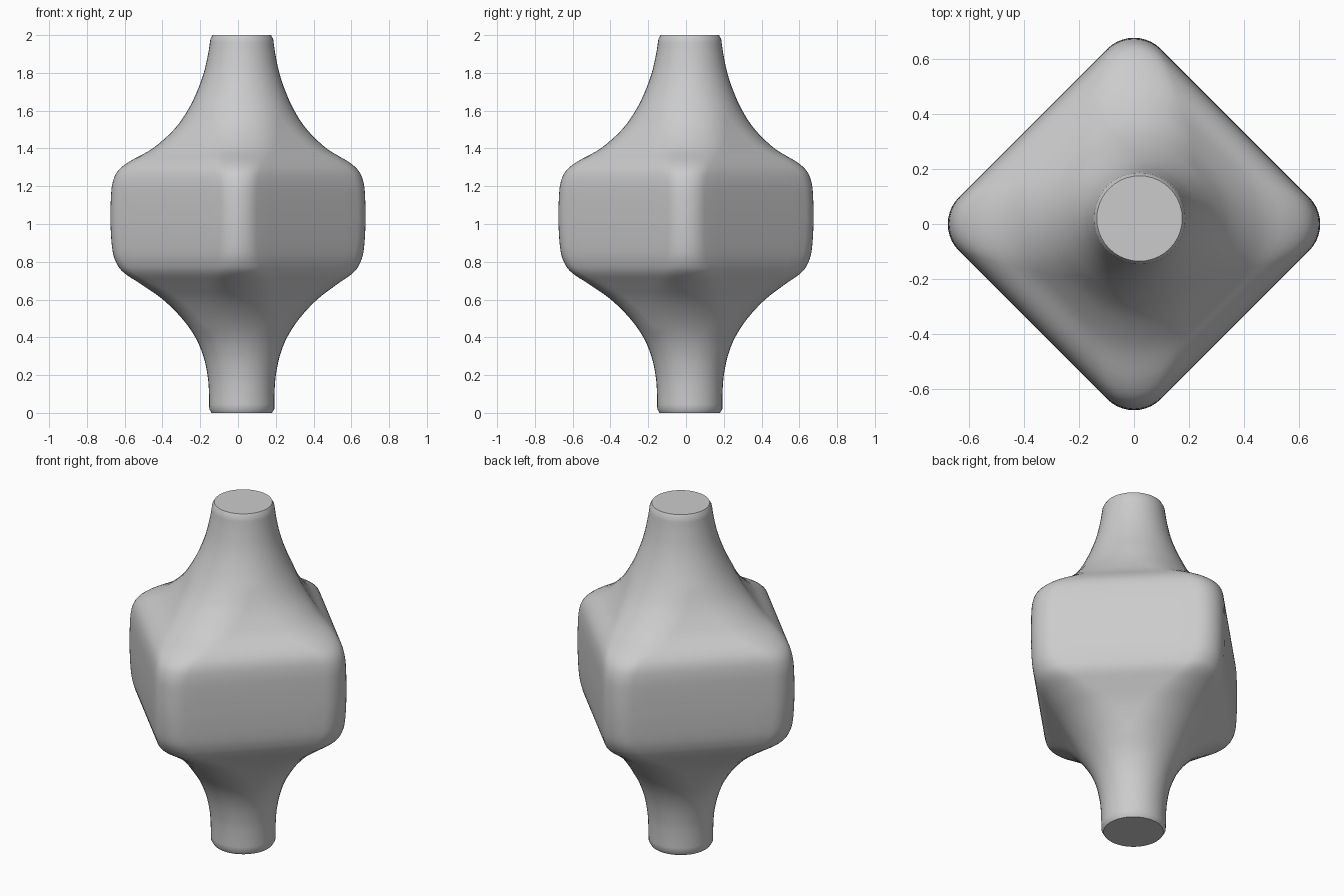
import bpy, bmesh, math
from mathutils import Vector

cube = bpy.data.objects.get("Cube")
if cube:
    bpy.data.objects.remove(cube, do_unlink=True)

NECK, WIDE, APOTHEM = 0.17, 0.675, 0.518   # neck radius, body corner reach, body side distance
OFFSET = Vector((0.02, 0.02, 0))           # the necks sit slightly off centre
ARC, STRAIGHT, STEPS = 10, 8, 4

# Outline from bottom to top: height and corner reach
PROFILE = [(0.02, .172), (.12, .174), (.2, .181), (.3, .202), (.4, .243), (.5, .311),
           (.6, .408), (.68, .517), (.74, .605), (.79, .643), (.86, .665), (1.0, .675),
           (1.14, .673), (1.22, .664), (1.28, .638), (1.33, .58), (1.4, .46), (1.5, .352),
           (1.6, .283), (1.7, .235), (1.8, .2), (1.9, .178), (1.98, .166)]


def smooth_profile(pts):
    """Catmull-Rom through the outline points."""
    v = [Vector(p) for p in pts]
    v = [2 * v[0] - v[1]] + v + [2 * v[-1] - v[-2]]
    out = []
    for a, b, c, d in zip(v, v[1:], v[2:], v[3:]):
        for i in range(STEPS):
            t = i / STEPS
            out.append(0.5 * (2 * b + (c - a) * t + (2 * a - 5 * b + 4 * c - d) * t * t
                              + (3 * b - a - 3 * c + d) * t ** 3))
    return out + [v[-2]]


def section(z, w):
    """Circle at the necks, rounded diamond at the body."""
    t = min(max((w - NECK) / (WIDE - NECK), 0), 1)
    side = min(w, NECK + (APOTHEM - NECK) * t ** 0.77)
    r = (side * math.sqrt(2) - w) / (math.sqrt(2) - 1)
    centre = OFFSET * (1 - t) + Vector((0, 0, z))
    ring = []
    for k in range(4):
        axis = k * math.pi / 2
        hub = Vector((math.cos(axis), math.sin(axis), 0)) * (w - r)
        for i in range(ARC + 1):
            a = axis - math.pi / 4 + i / ARC * math.pi / 2
            ring.append(centre + hub + Vector((math.cos(a), math.sin(a), 0)) * r)
        # points along the flat side to the next corner
        end = ring[-1]
        nxt = axis + math.pi / 2
        start = centre + Vector((math.cos(nxt), math.sin(nxt), 0)) * (w - r) \
            + Vector((math.cos(a), math.sin(a), 0)) * r
        ring += [end.lerp(start, j / STRAIGHT) for j in range(1, STRAIGHT)]
    return ring


# Loft the body with small eased rims at both ends
stations = [(0, .16)] + [tuple(p) for p in smooth_profile(PROFILE)] + [(2.0, .155)]
bm = bmesh.new()
rings = [[bm.verts.new(p) for p in section(z, w)] for z, w in stations]
for low, high in zip(rings, rings[1:]):
    n = len(low)
    for i in range(n):
        j = (i + 1) % n
        bm.faces.new((low[i], low[j], high[j], high[i]))
bm.faces.new(rings[0][::-1])
bm.faces.new(rings[-1])
bmesh.ops.remove_doubles(bm, verts=bm.verts, dist=0.0001)
bmesh.ops.recalc_face_normals(bm, faces=bm.faces)

mesh = bpy.data.meshes.new("diamond_body_with_necks")
bm.to_mesh(mesh)
bm.free()
body = bpy.data.objects.new("diamond_body_with_necks", mesh)
bpy.context.collection.objects.link(body)

# Plain grey material
grey = bpy.data.materials.new("light_grey")
grey.use_nodes = True
colour = (0.6, 0.6, 0.6, 1)
grey.diffuse_color = colour
grey.node_tree.nodes["Principled BSDF"].inputs["Base Color"].default_value = colour
mesh.materials.append(grey)

bpy.ops.object.select_all(action='DESELECT')
body.select_set(True)
bpy.context.view_layer.objects.active = body
bpy.ops.object.shade_smooth_by_angle(angle=math.radians(35))
